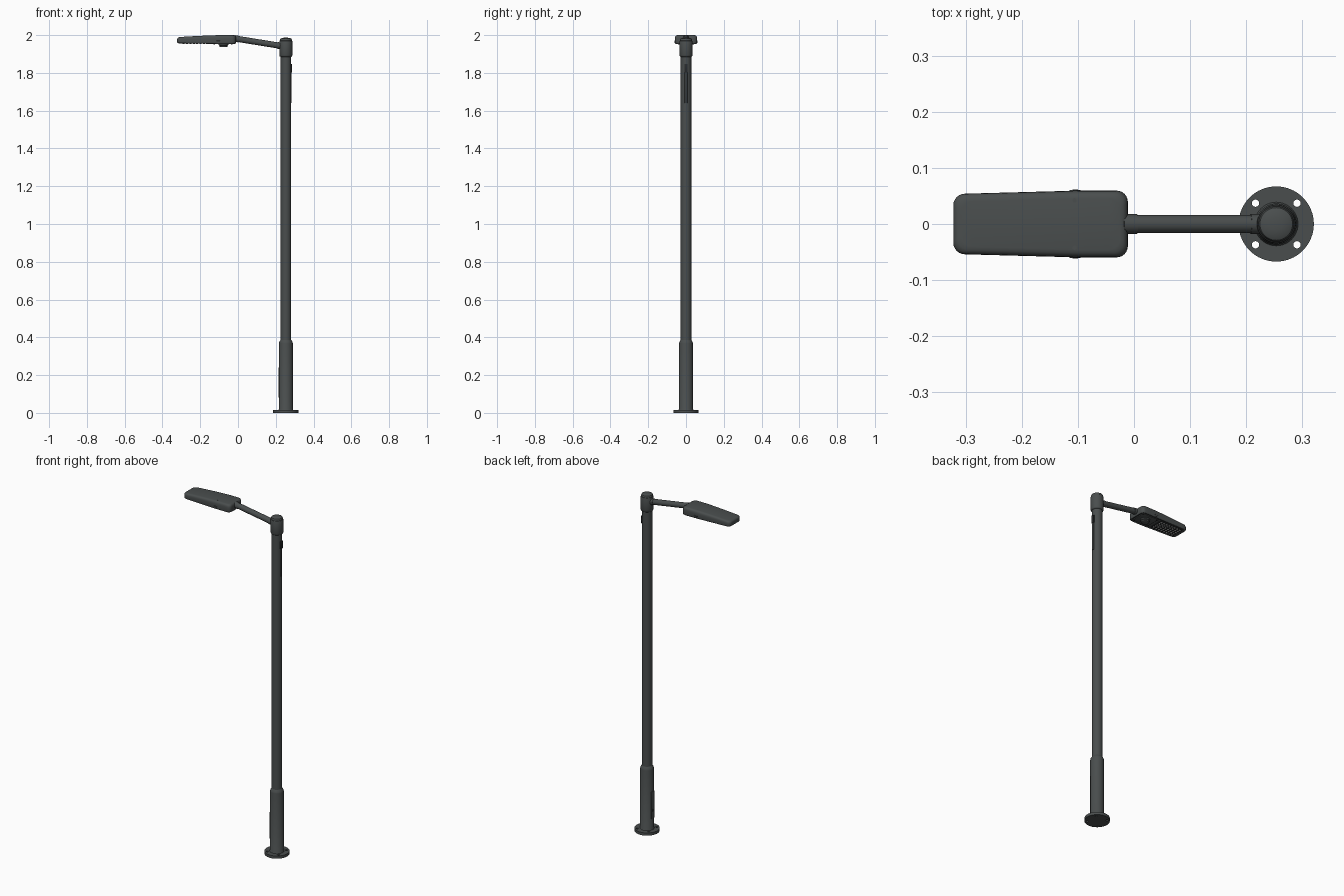
import bpy, bmesh, math
from mathutils import Vector, Matrix

if "Cube" in bpy.data.objects:
    bpy.data.objects.remove(bpy.data.objects["Cube"])

PX = 0.2535  # pole axis


def material(name, c):
    m = bpy.data.materials.new(name)
    m.diffuse_color = (*c, 1)
    m.use_nodes = True
    m.node_tree.nodes["Principled BSDF"].inputs["Base Color"].default_value = m.diffuse_color
    return m


BODY = material("grey_paint", (0.068, 0.076, 0.076))
DARK = material("dark_plastic", (0.022, 0.024, 0.025))
PALE = material("pale_lens", (0.45, 0.46, 0.45))


def finish(name, bm, mat, angle=35):
    bmesh.ops.recalc_face_normals(bm, faces=bm.faces)
    me = bpy.data.meshes.new(name)
    bm.to_mesh(me)
    bm.free()
    me.materials.append(mat)
    ob = bpy.data.objects.new(name, me)
    bpy.context.collection.objects.link(ob)
    bpy.ops.object.select_all(action='DESELECT')
    ob.select_set(True)
    bpy.context.view_layer.objects.active = ob
    bpy.ops.object.shade_smooth_by_angle(angle=math.radians(angle))
    return ob


def lathe(name, prof, x, y, mat, n=48):
    """Turned part from (radius, z) points, capped at both ends."""
    bm = bmesh.new()
    rings = [[bm.verts.new((x + r * math.cos(2 * math.pi * i / n),
                            y + r * math.sin(2 * math.pi * i / n), z)) for i in range(n)]
             for r, z in prof]
    for a, b in zip(rings, rings[1:]):
        for i in range(n):
            bm.faces.new((a[i], a[(i + 1) % n], b[(i + 1) % n], b[i]))
    bm.faces.new(rings[0])
    bm.faces.new(rings[-1])
    return finish(name, bm, mat)


def rod(name, a, b, r, mat, n=32):
    a, b = Vector(a), Vector(b)
    bm = bmesh.new()
    rot = (b - a).to_track_quat('Z', 'Y').to_matrix().to_4x4()
    bmesh.ops.create_cone(bm, cap_ends=True, segments=n, radius1=r, radius2=r,
                          depth=(b - a).length, matrix=Matrix.Translation((a + b) / 2) @ rot)
    return finish(name, bm, mat)


def box(name, c, s, mat, bev=0.0015):
    bm = bmesh.new()
    bmesh.ops.create_cube(bm, size=1, matrix=Matrix.Translation(c) @ Matrix.Diagonal((*s, 1)))
    if bev:
        bmesh.ops.bevel(bm, geom=bm.edges[:], offset=bev, segments=2, affect='EDGES', profile=0.5)
    return finish(name, bm, mat)


# Base flange with four through holes
cu = bpy.data.curves.new("base_flange", 'CURVE')
cu.dimensions, cu.fill_mode, cu.extrude = '2D', 'BOTH', 0.008
circles = [(0, 0, 0.067, 64)] + [(sx * 0.037, sy * 0.037, 0.0065, 16)
                                 for sx in (-1, 1) for sy in (-1, 1)]
for cx, cy, r, n in circles:
    sp = cu.splines.new('POLY')
    sp.points.add(n - 1)
    for i, p in enumerate(sp.points):
        t = 2 * math.pi * i / n
        p.co = (cx + r * math.cos(t), cy + r * math.sin(t), 0, 1)
    sp.use_cyclic_u = True
flange = bpy.data.objects.new("base_flange", cu)
flange.location = (PX, 0, 0.008)
bpy.context.collection.objects.link(flange)
cu.materials.append(BODY)
bpy.context.view_layer.objects.active = flange
flange.select_set(True)
bpy.ops.object.convert(target='MESH')

# Pole, lower sleeve and top collar
lathe("base_sleeve", [(0.040, 0.014), (0.0365, 0.02), (0.0365, 0.368), (0.035, 0.376),
                      (0.028, 0.387)], PX, 0, BODY)
lathe("pole", [(0.028, 0.37), (0.028, 1.92)], PX, 0, BODY)
lathe("top_collar", [(0.028, 1.885), (0.0325, 1.888), (0.0345, 1.893), (0.0345, 1.966),
                     (0.033, 1.970), (0.0315, 1.971), (0.0315, 1.976), (0.029, 1.981),
                     (0.023, 1.984), (0.012, 1.986), (0.003, 1.9865)], PX, 0, BODY)

# Access door low on the sleeve, and cable strip near the top
box("access_door", (PX - 0.034, 0, 0.16), (0.009, 0.026, 0.16), BODY)
box("door_lock", (PX - 0.0385, 0, 0.13), (0.003, 0.008, 0.012), DARK, 0.0005)
box("pole_strip", (PX + 0.0275, 0, 1.74), (0.006, 0.014, 0.2), BODY)
box("pole_fitting", (PX + 0.029, 0, 1.825), (0.008, 0.018, 0.045), DARK)

# Sloping arm and its sockets
rod("arm", (PX - 0.015, 0, 1.941), (-0.015, 0, 1.982), 0.0160, BODY)
rod("arm_socket", (0.005, 0, 1.9785), (-0.02, 0, 1.9825), 0.0175, BODY)
rod("arm_root_ring", (PX - 0.028, 0, 1.943), (PX - 0.046, 0, 1.946), 0.0175, BODY)


# Lamp head: half outline as (x, half width), lofted through inset levels
def half_outline(d):
    x0, x1, r = -0.322 + d, -0.011 - d, 0.02
    w = lambda x: 0.0595 - 0.006 * max(0, (-0.1 - x) / 0.22) - d
    pts = []
    for k in range(7):
        t = math.pi / 2 * k / 6
        x = x0 + r * (1 - math.cos(t))
        pts.append((x, w(x) - r * (1 - math.sin(t))))
    for k in range(1, 14):
        x = x0 + r + (x1 - x0 - 2 * r) * k / 14
        pts.append((x, w(x)))
    for k in range(7):
        t = math.pi / 2 * k / 6
        x = x1 - r * (1 - math.sin(t))
        pts.append((x, w(x) - r * (1 - math.cos(t))))
    return pts


def head_z(x, h):
    """Height h in 0..1 between the underside and the arched top."""
    top = 2.0 - 0.011 * (max(0, -0.08 - x) / 0.24) ** 1.5
    bottom = 1.953 + 0.004 * max(0, (-0.1 - x) / 0.22)
    return bottom + (top - bottom) * h


bm = bmesh.new()
rings = []
for d, h in [(0.009, 0.1), (0.008, 0.0), (0.003, 0.02), (0.0008, 0.10), (0, 0.2), (0, 0.62),
             (0.001, 0.78), (0.0035, 0.90), (0.008, 0.97), (0.014, 1.0)]:
    hp = half_outline(d)
    loop = hp + [(x, -y) for x, y in reversed(hp)]
    rings.append([bm.verts.new((x, y, head_z(x, h))) for x, y in loop])
n = len(rings[0])
for a, b in zip(rings, rings[1:]):
    for i in range(n):
        bm.faces.new((a[i], a[(i + 1) % n], b[(i + 1) % n], b[i]))
for ring in (rings[0], rings[-1]):
    for i in range(n // 2 - 1):
        bm.faces.new((ring[i], ring[i + 1], ring[n - 2 - i], ring[n - 1 - i]))
finish("lamp_head", bm, BODY, 40)

# Underside: light panel with a grid of lenses, gear cover, sensor
box("light_panel", (-0.225, 0, 1.958), (0.15, 0.084, 0.006), DARK)
bm = bmesh.new()
for i in range(8):
    for j in range(5):
        m = Matrix.Translation((-0.288 + i * 0.018, (j - 2) * 0.016, 1.955))
        bmesh.ops.create_uvsphere(bm, u_segments=10, v_segments=6, radius=0.0058,
                                  matrix=m @ Matrix.Diagonal((1, 1, 0.5, 1)))
finish("light_lenses", bm, PALE, 60)
box("gear_cover", (-0.078, 0, 1.957), (0.105, 0.09, 0.006), BODY)
lathe("sensor", [(0.026, 1.956), (0.026, 1.947), (0.022, 1.945), (0.021, 1.938),
                 (0.018, 1.936)], -0.077, 0, BODY)

# Side latches and cover screws, mirrored
for s, side in ((1, "left"), (-1, "right")):
    rod("hinge_" + side, (-0.115, s * 0.0575, 1.968), (-0.095, s * 0.0575, 1.968), 0.0035, BODY, 16)
    rod("latch_" + side, (-0.105, s * 0.045, 1.962), (-0.105, s * 0.0615, 1.962), 0.005, BODY, 16)
    for x in (-0.125, -0.032):
        rod("cover_screw_" + side, (x, s * 0.038, 1.957), (x, s * 0.038, 1.951), 0.004, DARK, 12)
    for x in (-0.106,):
        rod("top_rivet_" + side, (x, s * 0.042, 1.99), (x, s * 0.042, 2.0), 0.004, BODY, 16)
